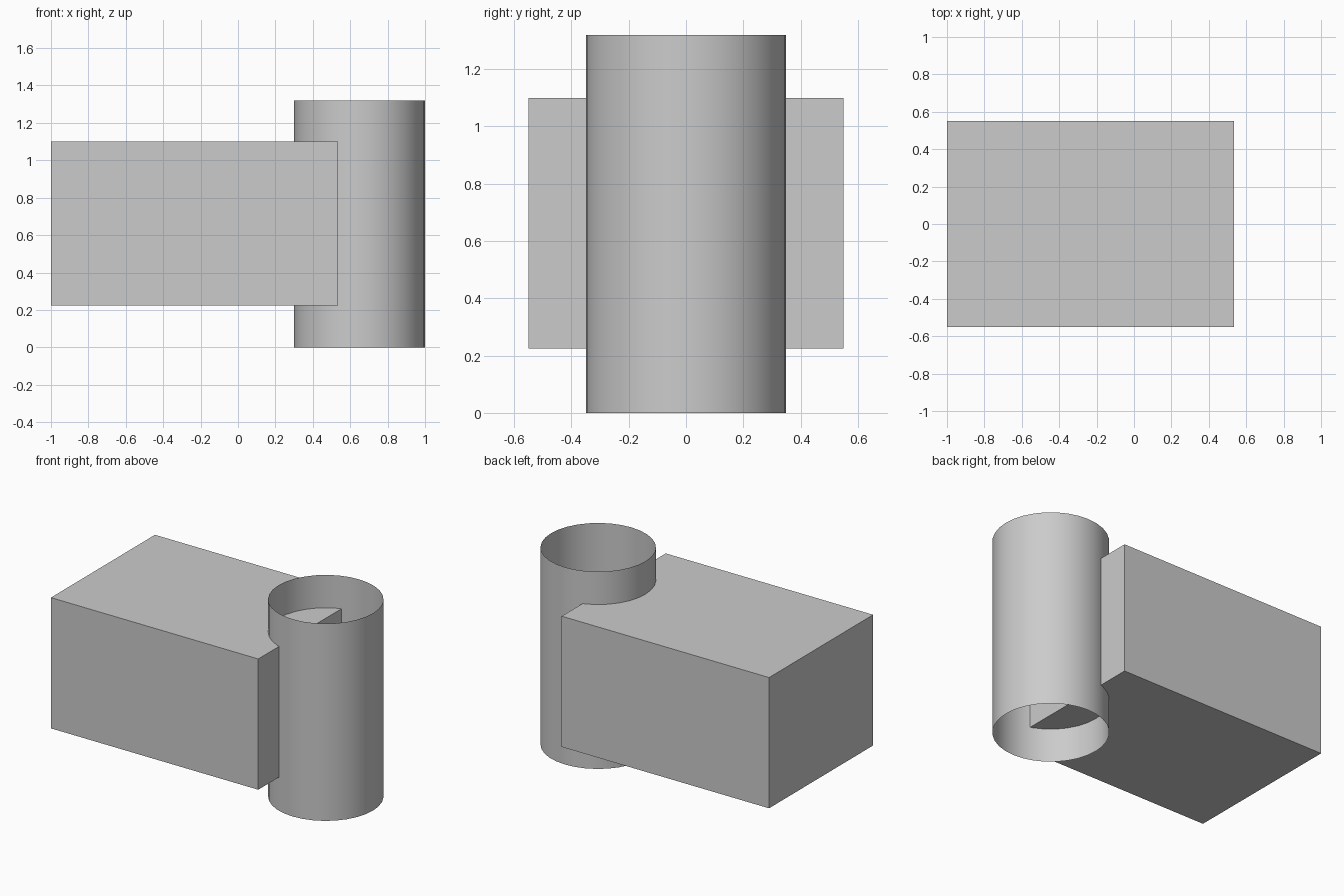
import bpy
import math

if "Cube" in bpy.data.objects:
    bpy.data.objects.remove(bpy.data.objects["Cube"])

# Rectangular body block
x0, x1 = -1.0, 0.535
z0, z1 = 0.225, 1.10
bpy.ops.mesh.primitive_cube_add(size=1, location=((x0 + x1) / 2, 0, (z0 + z1) / 2))
block = bpy.context.object
block.name = "body_block"
block.scale = (x1 - x0, 1.10, z1 - z0)
bpy.ops.object.transform_apply(location=False, rotation=False, scale=True)

# Open-ended thin tube at the right end
height = 1.32
bpy.ops.mesh.primitive_cylinder_add(vertices=32, radius=0.35, depth=height,
                                    end_fill_type='NOTHING',
                                    location=(0.65, 0, height / 2))
tube = bpy.context.object
tube.name = "open_tube"
bpy.ops.object.shade_smooth_by_angle(angle=math.radians(30))
